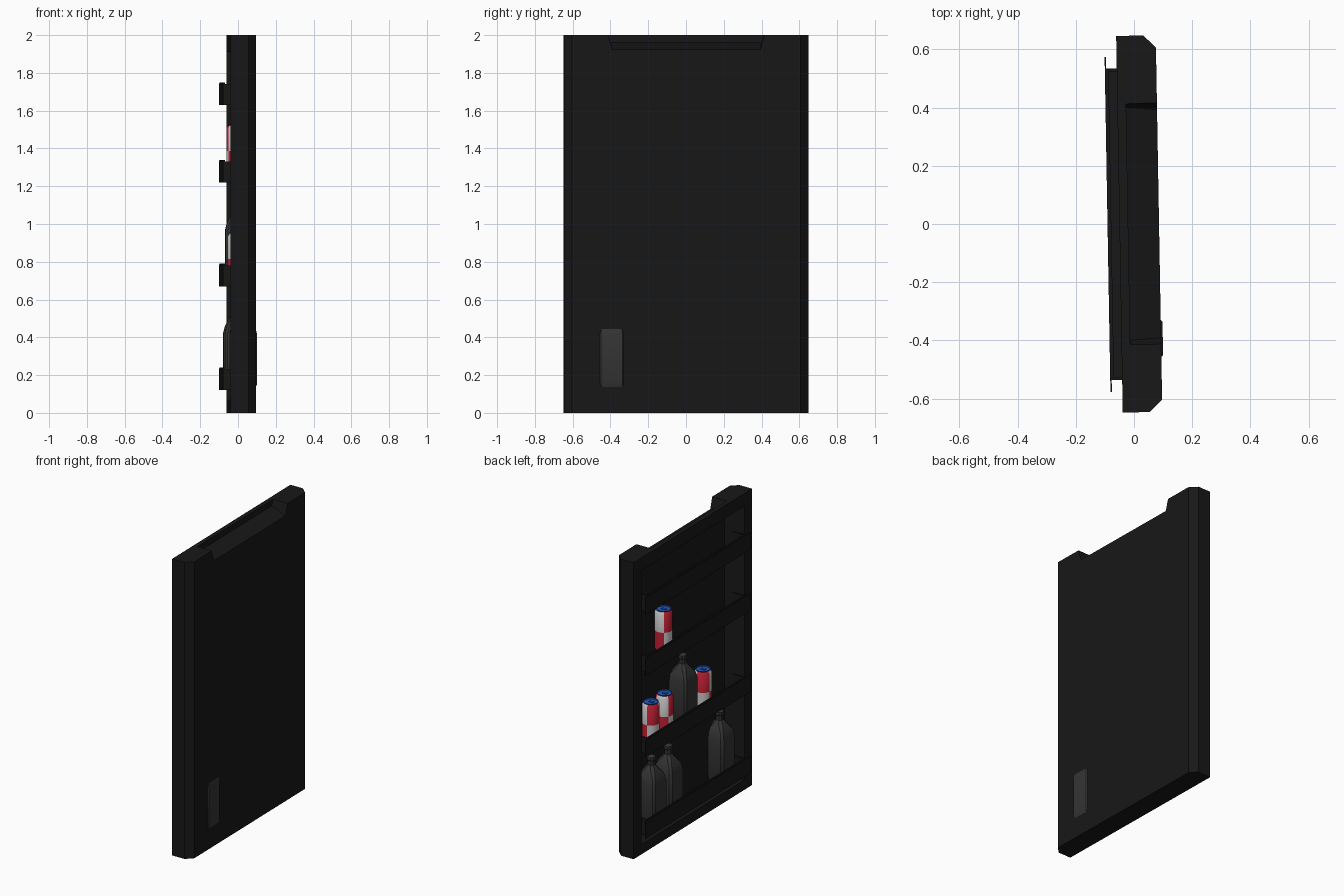
import bpy, bmesh, math
from mathutils import Vector

if "Cube" in bpy.data.objects:
    bpy.data.objects.remove(bpy.data.objects["Cube"])

TILT = math.radians(1)      # the whole door is turned a touch about z


def material(name, rgb):
    m = bpy.data.materials.new(name)
    m.diffuse_color = (*rgb, 1)
    m.use_nodes = True
    m.node_tree.nodes["Principled BSDF"].inputs["Base Color"].default_value = m.diffuse_color
    return m


BLACK = material("black", (0.009, 0.009, 0.009))
GLASS = material("dark_grey", (0.035, 0.035, 0.035))
RED = material("red", (0.55, 0.015, 0.035))
WHITE = material("white", (0.55, 0.55, 0.55))
BLUE = material("blue", (0.015, 0.1, 0.5))


def finish(name, bm, mats, smooth=False):
    bmesh.ops.recalc_face_normals(bm, faces=bm.faces)
    me = bpy.data.meshes.new(name)
    bm.to_mesh(me)
    bm.free()
    ob = bpy.data.objects.new(name, me)
    bpy.context.collection.objects.link(ob)
    for m in mats:
        me.materials.append(m)
    ob.rotation_euler.z = TILT
    if smooth:
        bpy.ops.object.select_all(action='DESELECT')
        ob.select_set(True)
        bpy.context.view_layer.objects.active = ob
        bpy.ops.object.shade_smooth_by_angle(angle=math.radians(35))
    return ob


def hull(name, pts, mat=BLACK):
    bm = bmesh.new()
    for p in pts:
        bm.verts.new(p)
    bmesh.ops.convex_hull(bm, input=bm.verts)
    bmesh.ops.dissolve_limit(bm, angle_limit=0.01, verts=bm.verts, edges=bm.edges)
    return finish(name, bm, [mat])


def add_box(bm, lo, hi):
    r = bmesh.ops.create_cube(bm, size=1)
    for v in r["verts"]:
        v.co = Vector([lo[i] + (v.co[i] + 0.5) * (hi[i] - lo[i]) for i in range(3)])


def bridge_rings(bm, rings):
    """Skin a stack of rings, returning (level, segment, face); caps closed."""
    n = len(rings[0])
    vs = [[bm.verts.new(p) for p in ring] for ring in rings]
    out = []
    for k in range(len(vs) - 1):
        for i in range(n):
            j = (i + 1) % n
            out.append((k, i, bm.faces.new((vs[k][i], vs[k][j], vs[k + 1][j], vs[k + 1][i]))))
    bm.faces.new(vs[0][::-1])
    top = bm.faces.new(vs[-1])
    return out, top


# door slab with chamfered outer corners
half = [(-0.05, 0.647), (0.043, 0.647), (0.086, 0.605)]
door = hull("door", [(x, s * y, z) for x, y in half for s in (1, -1) for z in (0, 2)])

# inner recess with drafted walls, and the grip pocket in the top edge
recess = hull("recess_cutter",
              [(-0.07, s * 0.575, z) for s in (1, -1) for z in (0.06, 1.92)] +
              [(0.055, s * 0.50, z) for s in (1, -1) for z in (0.10, 1.88)])
grip = hull("grip_cutter",
            [(x, s * (0.39 if z < 1.93 else 0.40 if z < 1.98 else 0.42), z)
             for x, z in ((0.11, 1.916), (-0.02, 1.962), (-0.02, 2.02), (0.11, 2.02))
             for s in (1, -1)])
for cutter in (recess, grip):
    cutter.hide_render = True
    cutter.hide_viewport = True
    mod = door.modifiers.new(cutter.name, 'BOOLEAN')
    mod.object = cutter
    mod.operation = 'DIFFERENCE'
    mod.solver = 'EXACT'

# shelf bins: front plate, floor, end walls and rim clips
for k, z in enumerate((0.12, 0.67, 1.22, 1.63)):
    bm = bmesh.new()
    add_box(bm, (-0.091, -0.575, z), (-0.086, 0.575, z + 0.115))
    add_box(bm, (-0.088, -0.535, z), (0.055, 0.535, z + 0.012))
    for s in (1, -1):
        y0, y1 = sorted((s * 0.525, s * 0.535))
        add_box(bm, (-0.088, y0, z), (0.05, y1, z + 0.11))
    add_box(bm, (-0.088, -0.535, z + 0.012), (-0.078, 0.535, z + 0.12))
    finish(f"shelf_bin_{k + 1}", bm, [BLACK])


# square bottles with chamfered corners, tapering to a round-ish neck
def bottle(name, x, y, z):
    profile = [(0.062, 0), (0.072, 0.02), (0.072, 0.29), (0.062, 0.33), (0.036, 0.375),
               (0.021, 0.395), (0.021, 0.425), (0.025, 0.43), (0.025, 0.45), (0.015, 0.457)]
    rings = []
    for r, h in profile:
        c = r * (0.8 if r > 0.05 else 0.5)
        corner = [(r, -c), (r, c), (c, r), (-c, r), (-r, c), (-r, -c), (-c, -r), (c, -r)]
        rings.append([(x + a, y + b, z + h) for a, b in corner])
    bm = bmesh.new()
    bridge_rings(bm, rings)
    finish(name, bm, [GLASS], True)


for k, spot in enumerate(((0.0, 0.38, 0.13), (0.005, 0.19, 0.13),
                          (0.02, -0.395, 0.13), (0.005, 0.03, 0.68))):
    bottle(f"bottle_{k + 1}", *spot)


# drink cans with quartered two-tone sides and a coloured lid
def can(name, x, y, z, turn):
    profile = [(0.042, 0), (0.055, 0.012), (0.055, 0.135), (0.055, 0.255), (0.046, 0.27),
               (0.048, 0.276), (0.044, 0.276), (0.042, 0.270)]
    n = 24
    ang = [math.radians(turn) + 2 * math.pi * i / n for i in range(n)]
    bm = bmesh.new()
    faces, top = bridge_rings(bm, [[(x + r * math.cos(a), y + r * math.sin(a), z + h)
                                    for a in ang] for r, h in profile])
    for level, i, f in faces:
        if level >= 4:
            f.material_index = 2
        else:
            f.material_index = (i * 4 // n + (level < 2) + 1) % 2 ^ 1
    top.material_index = 2
    first = len(bm.faces)
    # opening tab
    add_box(bm, (x - 0.02, y - 0.009, z + 0.268), (x + 0.012, y + 0.009, z + 0.275))
    bm.faces.ensure_lookup_table()
    for f in bm.faces[first:]:
        f.material_index = 2
    finish(name, bm, [WHITE, RED, BLUE], True)


for k, spot in enumerate(((-0.003, 0.25, 1.252, 36), (-0.003, 0.39, 0.68, 10),
                          (-0.003, 0.24, 0.68, 60), (-0.003, -0.18, 0.68, -9))):
    can(f"can_{k + 1}", *spot)
